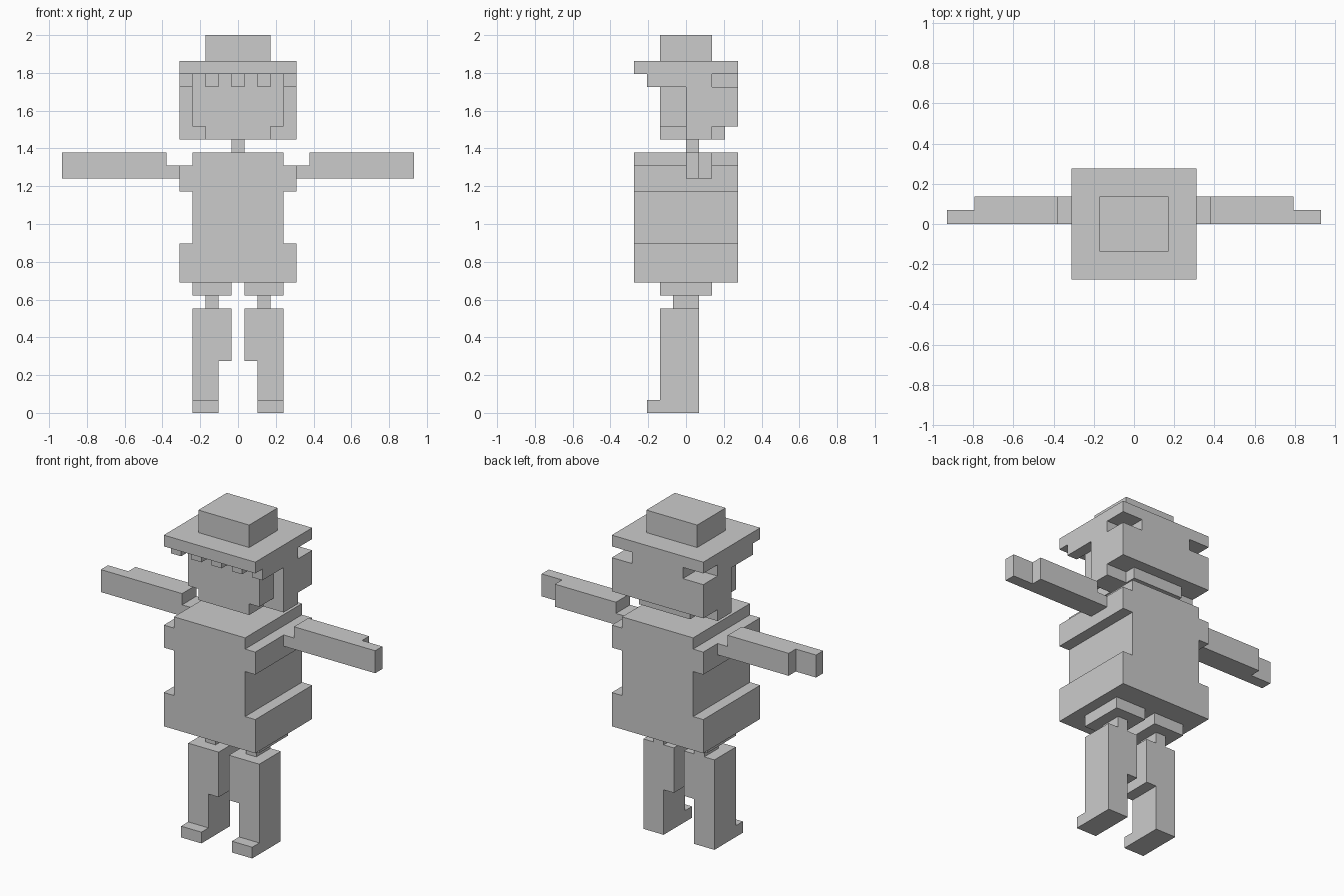
import bpy
import bmesh

cube = bpy.data.objects.get("Cube")
if cube:
    bpy.data.objects.remove(cube, do_unlink=True)

U = 2 / 29  # edge of one block; the figure is 29 blocks tall

grey = bpy.data.materials.new("plain grey")
grey.use_nodes = True
grey.diffuse_color = (0.6, 0.6, 0.6, 1)
grey.node_tree.nodes["Principled BSDF"].inputs["Base Color"].default_value = (0.6, 0.6, 0.6, 1)

# Each side of a block: outward direction and its four corners
SIDES = [
    ((1, 0, 0), ((1, 0, 0), (1, 1, 0), (1, 1, 1), (1, 0, 1))),
    ((-1, 0, 0), ((0, 0, 0), (0, 0, 1), (0, 1, 1), (0, 1, 0))),
    ((0, 1, 0), ((0, 1, 0), (0, 1, 1), (1, 1, 1), (1, 1, 0))),
    ((0, -1, 0), ((0, 0, 0), (1, 0, 0), (1, 0, 1), (0, 0, 1))),
    ((0, 0, 1), ((0, 0, 1), (1, 0, 1), (1, 1, 1), (0, 1, 1))),
    ((0, 0, -1), ((0, 0, 0), (0, 1, 0), (1, 1, 0), (1, 0, 0))),
]


def mirrored(boxes):
    return [(-b[1], -b[0]) + b[2:] for b in boxes]


def add(p, q):
    return tuple(a + b for a, b in zip(p, q))


def build(name, boxes):
    """Join boxes (x0, x1, y0, y1, z0, z1 in blocks) into one outer skin."""
    cells = set()
    for x0, x1, y0, y1, z0, z1 in boxes:
        cells |= {(x0 + i, y, z) for i in range(int(x1 - x0))
                  for y in range(y0, y1) for z in range(z0, z1)}
    bm = bmesh.new()
    verts = {}
    for c in sorted(cells):
        for direction, corners in SIDES:
            if add(c, direction) in cells:
                continue
            face = []
            for k in corners:
                p = add(c, k)
                if p not in verts:
                    verts[p] = bm.verts.new([v * U for v in p])
                face.append(verts[p])
            bm.faces.new(face)
    # Merge the block faces into large flat faces
    bmesh.ops.dissolve_limit(bm, angle_limit=0.01, verts=bm.verts[:], edges=bm.edges[:])
    mesh = bpy.data.meshes.new(name)
    bm.to_mesh(mesh)
    bm.free()
    mesh.materials.append(grey)
    bpy.context.collection.objects.link(bpy.data.objects.new(name, mesh))


# Hat: brim and crown
build("hat", [(-4.5, 4.5, -4, 4, 26, 27), (-2.5, 2.5, -2, 2, 27, 29)])

# Head: fringe and side hair, then face, back hair and chin
side_hair = [(3.5, 4.5, -3, 2, 25, 26), (1.5, 2.5, -3, -2, 25, 26)]
build("head", side_hair + mirrored(side_hair) + [
    (-0.5, 0.5, -3, -2, 25, 26),    # middle of fringe
    (-3.5, 3.5, -2, 2, 25, 26),     # brow
    (-2.5, 2.5, 2, 4, 25, 26),      # back, notched at the corners
    (-3.5, 3.5, -2, 0, 22, 25),     # face
    (-4.5, 4.5, 0, 4, 22, 25),      # hair
    (-4.5, 4.5, 0, 2, 21, 22),      # lower hair
    (-2.5, 2.5, -2, 3, 21, 22),     # chin and nape
])

build("neck", [(-0.5, 0.5, 0, 1, 20, 21)])

# Torso: hips, waist, chest, collar
build("torso", [
    (-4.5, 4.5, -4, 4, 10, 13),
    (-3.5, 3.5, -4, 4, 13, 17),
    (-4.5, 4.5, -4, 4, 17, 19),
    (-3.5, 3.5, -4, 4, 19, 20),
])

# Limbs, given for the +x side and mirrored for the other
limbs = {
    "arm": [
        (4.5, 5.5, 0, 2, 18, 19),       # shoulder joint
        (5.5, 11.5, 0, 2, 18, 20),      # sleeve
        (11.5, 13.5, 0, 1, 18, 20),     # hand
    ],
    "leg": [
        (0.5, 3.5, -2, 2, 9, 10),       # hip plate
        (1.5, 2.5, -1, 1, 8, 9),        # hip joint
        (0.5, 3.5, -2, 1, 4, 8),        # thigh
        (1.5, 3.5, -2, 1, 0, 4),        # shin
        (1.5, 3.5, -3, -2, 0, 1),       # toe
    ],
}
for part, boxes in limbs.items():
    build("left_" + part, boxes)
    build("right_" + part, mirrored(boxes))
